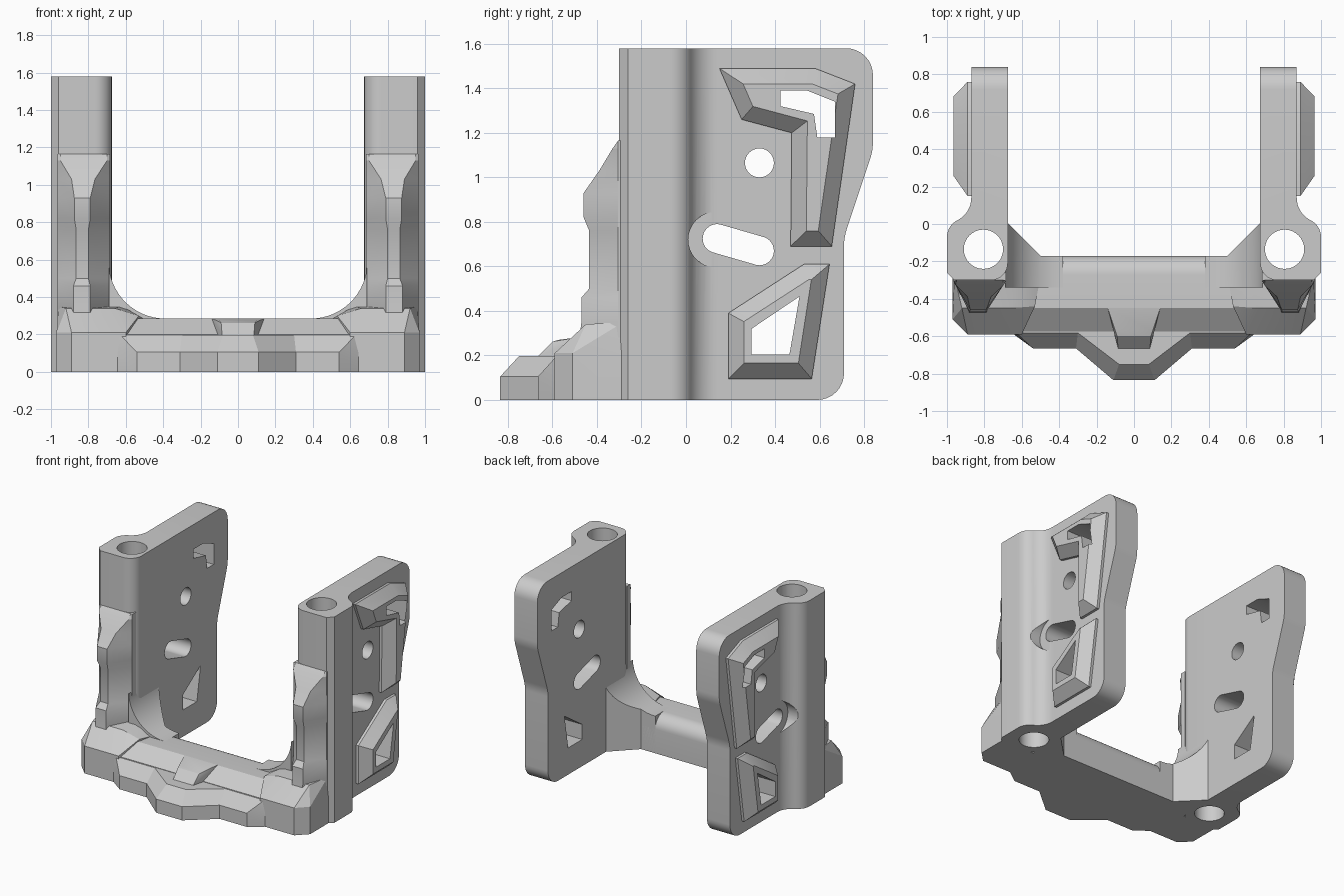
import bpy, bmesh, math
from mathutils import Vector

if "Cube" in bpy.data.objects:
    bpy.data.objects.remove(bpy.data.objects["Cube"], do_unlink=True)

GREY = (0.6, 0.6, 0.6, 1)
grey = bpy.data.materials.new("plain grey")
grey.use_nodes = True
grey.diffuse_color = GREY
grey.node_tree.nodes["Principled BSDF"].inputs["Base Color"].default_value = GREY


def rounded(pts, steps=8):
    """Outline whose corners given as (u, v, r) become arcs of tangent length r."""
    out = []
    for i, p in enumerate(pts):
        c = Vector(p[:2])
        if len(p) == 2:
            out.append(c)
            continue
        d0 = (Vector(pts[i - 1][:2]) - c).normalized()
        d1 = (Vector(pts[(i + 1) % len(pts)][:2]) - c).normalized()
        w = math.sin(d0.angle(d1) / 2)
        a, b = c + d0 * p[2], c + d1 * p[2]
        for k in range(steps + 1):
            t = k / steps
            q0, q1, q2 = (1 - t) ** 2, 2 * w * t * (1 - t), t * t
            out.append((a * q0 + c * q1 + b * q2) / (q0 + q1 + q2))
    return out


def inset(pts, d):
    """Move every side of an outline inwards by d."""
    pts = [Vector(p) for p in pts]
    n = len(pts)
    area = sum(pts[i - 1].cross(pts[i]) for i in range(n))
    s = 1 if area > 0 else -1
    out = []
    for i, p in enumerate(pts):
        e0 = (p - pts[i - 1]).normalized()
        e1 = (pts[(i + 1) % n] - p).normalized()
        n0, n1 = Vector((-e0.y, e0.x)) * s, Vector((-e1.y, e1.x)) * s
        out.append(p + (n0 + n1) * d / (1 + n0.dot(n1)))
    return out


def circle(u, v, r, n=32):
    return [(u + r * math.cos(math.tau * k / n), v + r * math.sin(math.tau * k / n))
            for k in range(n)]


def place(pts, axis, h):
    """Set a flat outline at height h along an axis."""
    order = {"x": lambda u, v: (h, u, v), "y": lambda u, v: (u, h, v),
             "z": lambda u, v: (u, v, h)}[axis]
    return [order(*p) for p in pts]


def finish(name, bm):
    bmesh.ops.recalc_face_normals(bm, faces=bm.faces)
    mesh = bpy.data.meshes.new(name)
    bm.to_mesh(mesh)
    bm.free()
    mesh.materials.append(grey)
    ob = bpy.data.objects.new(name, mesh)
    bpy.context.scene.collection.objects.link(ob)
    return ob


def loft(name, rings):
    bm = bmesh.new()
    loops = [[bm.verts.new(p) for p in r] for r in rings]
    bm.faces.new(loops[0])
    bm.faces.new(loops[-1])
    n = len(loops[0])
    for a, b in zip(loops, loops[1:]):
        for i in range(n):
            bm.faces.new((a[i - 1], a[i], b[i], b[i - 1]))
    return finish(name, bm)


def prism(name, pts, axis, a, b):
    return loft(name, [place(pts, axis, a), place(pts, axis, b)])


def hull(name, pts):
    bm = bmesh.new()
    for p in pts:
        bm.verts.new(p)
    bmesh.ops.convex_hull(bm, input=bm.verts)
    bmesh.ops.delete(bm, geom=[v for v in bm.verts if not v.link_faces], context="VERTS")
    bmesh.ops.dissolve_limit(bm, angle_limit=0.01, verts=bm.verts, edges=bm.edges)
    return finish(name, bm)


def bake(ob, joins=(), cuts=(), mirror=True):
    """Apply booleans and mirroring, then shade with sharp edges kept."""
    for op, tools in (("UNION", joins), ("DIFFERENCE", cuts)):
        for tool in tools:
            m = ob.modifiers.new(op, "BOOLEAN")
            m.operation, m.object, m.solver = op, tool, "EXACT"
    if mirror:
        ob.modifiers.new("mirror", "MIRROR").use_mirror_merge = False
    bpy.context.view_layer.update()
    mesh = bpy.data.meshes.new_from_object(
        ob.evaluated_get(bpy.context.evaluated_depsgraph_get()))
    ob.modifiers.clear()
    ob.data = mesh
    bpy.ops.object.select_all(action="DESELECT")
    ob.select_set(True)
    bpy.context.view_layer.objects.active = ob
    bpy.ops.object.shade_smooth_by_angle(angle=math.radians(25))


# Cutters for the openings in the side panels
slot = hull("slot_cutter", place(circle(0.14, 0.725, 0.065) + circle(0.33, 0.67, 0.065), "x", 0.5)
            + place(circle(0.14, 0.725, 0.065) + circle(0.33, 0.67, 0.065), "x", 1.2))
pin_hole = prism("pin_hole_cutter", circle(0.33, 1.065, 0.065), "x", 0.5, 1.2)
slot_recess = prism("slot_recess_cutter", circle(0.135, 0.72, 0.125), "x", 0.872, 1.2)
upper_window = prism("upper_window_cutter", [
    (0.425, 1.39), (0.545, 1.39), (0.67, 1.34), (0.67, 1.18),
    (0.59, 1.18), (0.575, 1.285), (0.425, 1.32)], "x", 0.5, 1.2)
lower_window = prism("lower_window_cutter", [
    (0.295, 0.205), (0.465, 0.205), (0.51, 0.465), (0.295, 0.32)], "x", 0.5, 1.2)
rod_hole = prism("rod_hole_cutter", circle(0.805, -0.135, 0.105), "z", -0.2, 1.8)
back_cut = prism("gusset_cutter", [
    (0.2, -0.17), (0.5, -0.17), (0.7, 0.03), (0.7, 0.3), (0.2, 0.3)], "z", -0.2, 1)
cutters = [slot, pin_hole, slot_recess, upper_window, lower_window, rod_hole, back_cut]

# Side panels joined to the hollow posts
post = prism("post", rounded([
    (0.675, 0.1), (0.675, -0.3, 0.09), (0.96, -0.3), (1, -0.26),
    (1, -0.01, 0.06), (0.87, 0.06, 0.08), (0.87, 0.17)]), "z", 0, 1.58)
panels = prism("side_panels", rounded([
    (0, 0), (0.71, 0, 0.12), (0.71, 0.73, 0.04), (0.84, 1.12, 0.04),
    (0.84, 1.58, 0.12), (0, 1.58)]), "x", 0.675, 0.87)
bake(panels, [post], cutters[:6])

# Raised chamfered bosses around the windows
bosses = {
    "upper_bosses": ([(0.15, 1.49), (0.58, 1.49), (0.76, 1.42), (0.655, 0.69),
                      (0.47, 0.69), (0.475, 1.2), (0.25, 1.26)], upper_window),
    "lower_bosses": ([(0.19, 0.095), (0.565, 0.095), (0.645, 0.61),
                      (0.53, 0.61), (0.19, 0.39)], lower_window)}
for name, (outline, window) in bosses.items():
    boss = loft(name, [place(outline, "x", 0.86), place(outline, "x", 0.89),
                       place(inset(outline, 0.07), "x", 0.965)])
    bake(boss, cuts=[window])

# Stepped ribs down the front of the posts: height, front depth, strip edges
rib_steps = [(1.165, -0.30, 0.70, 0.95), (1.13, -0.33, 0.70, 0.95),
             (1.03, -0.39, 0.765, 0.89), (0.93, -0.46, 0.79, 0.875),
             (0.82, -0.46, 0.79, 0.875), (0.76, -0.435, 0.8, 0.865),
             (0.5, -0.435, 0.8, 0.865), (0.46, -0.47, 0.79, 0.88),
             (0.35, -0.47, 0.79, 0.88), (0.1, -0.5, 0.79, 0.88)]
ribs = loft("post_ribs", [
    [(0.965, -0.26, z), (0.965, -0.305, z), (b, y, z), (a, y, z),
     (0.685, -0.305, z), (0.685, -0.26, z)] for z, y, a, b in rib_steps])
bake(ribs)

# Feet with sloping shoulders
foot = [(0.6, -0.59), (0.89, -0.59), (0.97, -0.51), (0.97, -0.28), (0.5, -0.28)]
feet = hull("feet", place(foot, "z", 0) + place(foot[:4], "z", 0.21) + [
    (0.66, -0.45, 0.34), (0.92, -0.45, 0.34), (0.96, -0.28, 0.35),
    (0.62, -0.28, 0.35), (0.53, -0.44, 0.3), (0.5, -0.28, 0.28)])
bake(feet)

# Curved gussets between crossbar and posts
gussets = prism("gussets", rounded([
    (0.38, 0), (0.38, 0.285), (0.675, 0.285, 0.285), (0.69, 0.57), (0.69, 0)], 14),
    "y", -0.34, 0.02)
bake(gussets, cuts=[back_cut])

# Crossbar
bar = prism("crossbar", rounded([
    (-0.17, 0), (-0.17, 0.285, 0.1), (-0.45, 0.285), (-0.575, 0.2), (-0.575, 0)]),
    "x", -0.62, 0.62)
bake(bar, mirror=False)


# Stepped front plate with a chamfered upper edge
def both_sides(half):
    return half + [(-x, y) for x, y in reversed(half)]


low = both_sides([(0.6, -0.4), (0.65, -0.585), (0.54, -0.665), (0.31, -0.665), (0.11, -0.835)])
high = both_sides([(0.6, -0.4), (0.655, -0.575), (0.63, -0.582), (0.3, -0.582), (0.08, -0.75)])
plate = loft("front_plate", [place(low, "z", 0), place(low, "z", 0.105), place(high, "z", 0.197)])
bake(plate, mirror=False)

# Small latch block in the middle of the crossbar
latch_half = [(0.14, -0.45, 0.286), (0.09, -0.57, 0.27), (0.09, -0.6, 0.262),
              (0.085, -0.665, 0.197), (0.14, -0.45, 0.15), (0.085, -0.665, 0.15)]
latch = hull("latch_block", [(s * x, y, z) for x, y, z in latch_half for s in (1, -1)])
bake(latch, mirror=False)

for helper in cutters + [post]:
    bpy.data.objects.remove(helper, do_unlink=True)
